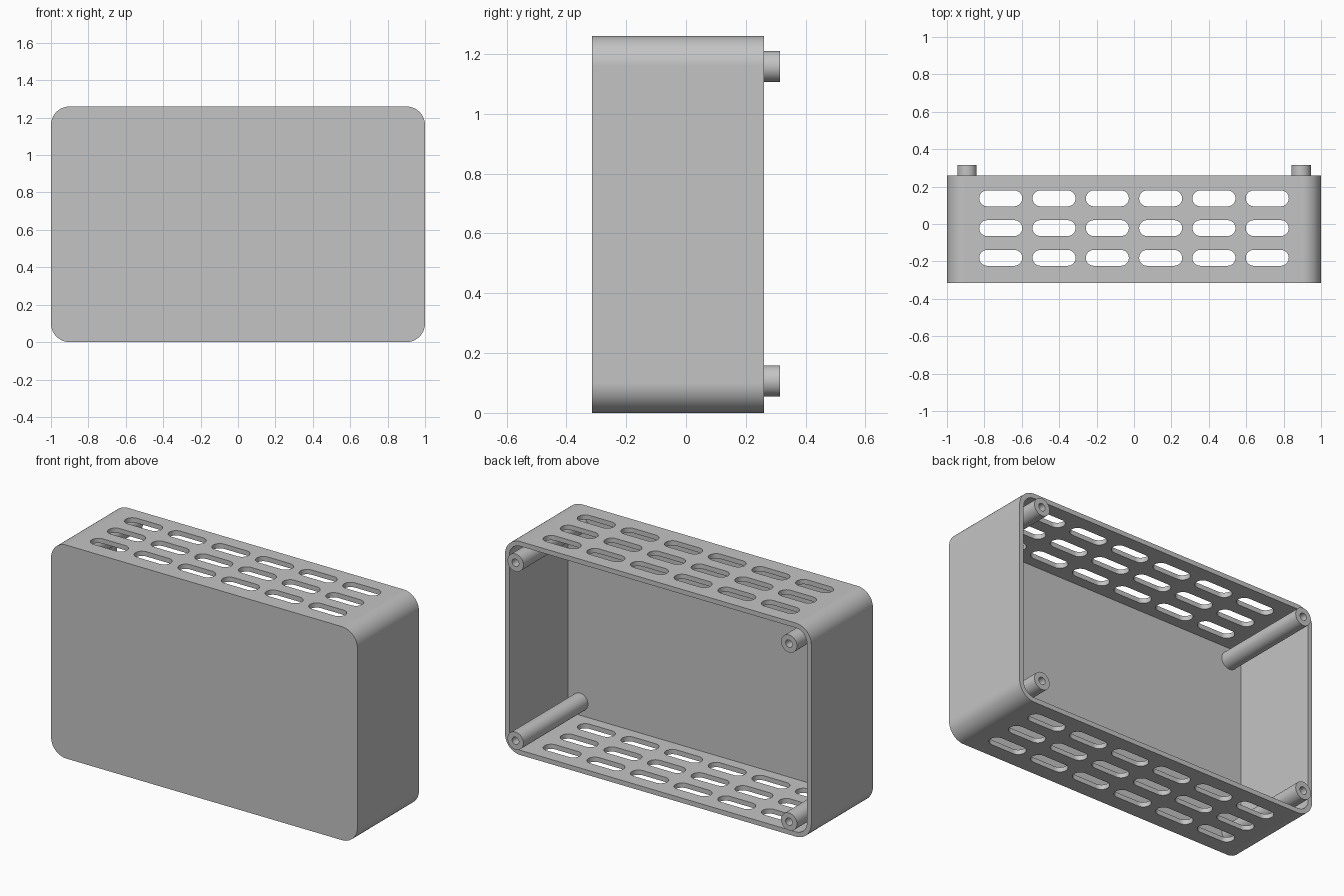
import bpy, bmesh, math

if "Cube" in bpy.data.objects:
    bpy.data.objects.remove(bpy.data.objects["Cube"])

WIDTH, HEIGHT, RADIUS, WALL = 2.0, 1.26, 0.1, 0.028
FRONT, BACK, POST_END = -0.315, 0.26, 0.315
MID = HEIGHT / 2

grey = bpy.data.materials.new("light grey plastic")
grey.use_nodes = True
grey.diffuse_color = (0.55, 0.55, 0.55, 1)
grey.node_tree.nodes["Principled BSDF"].inputs["Base Color"].default_value = (0.55, 0.55, 0.55, 1)


def rounded_rect(cu, cv, w, h, r, steps=12):
    """Outline of a rectangle with round corners; a full radius gives a slot or circle."""
    points = []
    for quarter, (su, sv) in enumerate([(1, 1), (-1, 1), (-1, -1), (1, -1)]):
        for i in range(steps + 1):
            a = (quarter + i / steps) * math.pi / 2
            points.append((cu + su * (w / 2 - r) + r * math.cos(a),
                           cv + sv * (h / 2 - r) + r * math.sin(a)))
    return points


def prism(name, outlines, start, end, axis="y"):
    """Extrude outlines along y (outline in x, z) or along z (outline in x, y)."""
    bm = bmesh.new()
    for outline in outlines:
        verts = [bm.verts.new((u, start, v) if axis == "y" else (u, v, start)) for u, v in outline]
        bmesh.ops.remove_doubles(bm, verts=verts, dist=1e-5)
        verts = [v for v in verts if v.is_valid]
        face = bm.faces.new(verts)
        moved = bmesh.ops.extrude_face_region(bm, geom=[face], use_keep_orig=True)
        shift = (0, end - start, 0) if axis == "y" else (0, 0, end - start)
        bmesh.ops.translate(bm, vec=shift,
                            verts=[g for g in moved["geom"] if isinstance(g, bmesh.types.BMVert)])
    bmesh.ops.recalc_face_normals(bm, faces=bm.faces)
    mesh = bpy.data.meshes.new(name)
    bm.to_mesh(mesh)
    bm.free()
    mesh.materials.append(grey)
    obj = bpy.data.objects.new(name, mesh)
    bpy.context.collection.objects.link(obj)
    return obj


def activate(obj):
    bpy.ops.object.select_all(action="DESELECT")
    obj.select_set(True)
    bpy.context.view_layer.objects.active = obj


def cut(obj, cutter):
    """Subtract the cutter and remove it."""
    cutter.hide_render = True
    mod = obj.modifiers.new("cut", "BOOLEAN")
    mod.operation, mod.solver, mod.object = "DIFFERENCE", "EXACT", cutter
    activate(obj)
    bpy.ops.object.modifier_apply(modifier=mod.name)
    bpy.data.objects.remove(cutter)


def finish(obj):
    activate(obj)
    bpy.ops.object.shade_smooth_by_angle(angle=math.radians(30))
    mod = obj.modifiers.new("even_shading", "WEIGHTED_NORMAL")
    mod.keep_sharp = True


# Open-backed case with rounded corners
case = prism("case", [rounded_rect(0, MID, WIDTH, HEIGHT, RADIUS)], FRONT, BACK)
cut(case, prism("cavity_cutter",
                [rounded_rect(0, MID, WIDTH - 2 * WALL, HEIGHT - 2 * WALL, RADIUS - WALL)],
                FRONT + WALL, BACK + 0.1))

# Ventilation slots through the top and bottom walls
slots = [rounded_rect((col - 2.5) * 0.285, -0.022 + row * 0.159, 0.23, 0.085, 0.0425, 8)
         for col in range(6) for row in (-1, 0, 1)]
cut(case, prism("slot_cutter", slots, -0.1, HEIGHT + 0.1, "z"))
finish(case)

# Hollow screw posts in the four corners
for side, x in (("left", 0.893), ("right", -0.893)):
    for level, z in (("lower", 0.107), ("upper", HEIGHT - 0.102)):
        post = prism(f"{level}_{side}_screw_post",
                     [rounded_rect(x, z, 0.104, 0.104, 0.052, 8)], FRONT + WALL / 2, POST_END)
        cut(post, prism("hole_cutter", [rounded_rect(x, z, 0.044, 0.044, 0.022, 6)],
                        0, POST_END + 0.1))
        finish(post)
